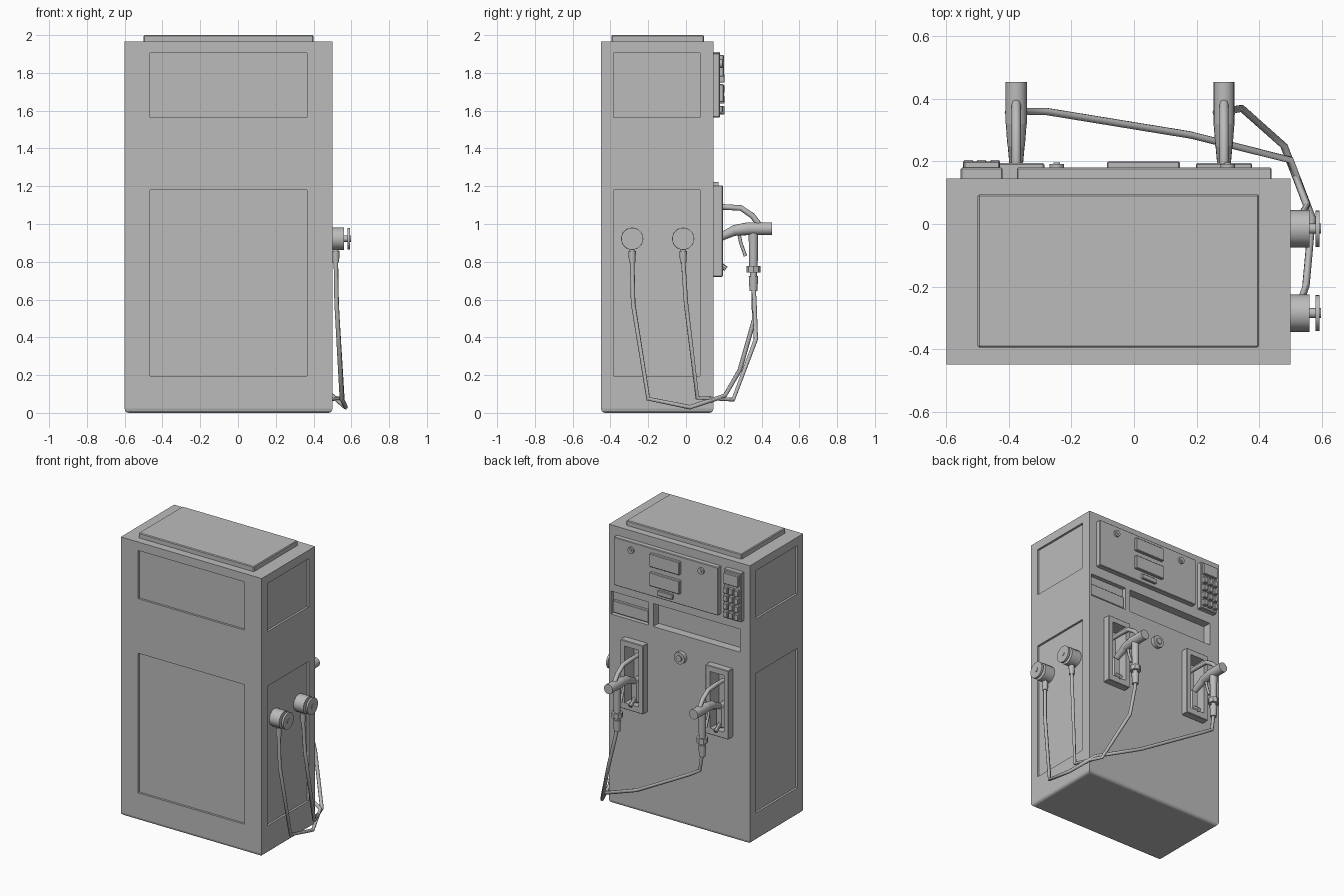
import bpy, bmesh, math
from mathutils import Vector, Matrix

if "Cube" in bpy.data.objects:
    bpy.data.objects.remove(bpy.data.objects["Cube"], do_unlink=True)

grey = bpy.data.materials.new("plain_grey")
grey.use_nodes = True
GREY = (0.5, 0.5, 0.5, 1)
grey.diffuse_color = GREY
grey.node_tree.nodes["Principled BSDF"].inputs["Base Color"].default_value = GREY


def finish(name, bm, smooth=False):
    me = bpy.data.meshes.new(name)
    bmesh.ops.recalc_face_normals(bm, faces=bm.faces)
    bm.to_mesh(me)
    bm.free()
    me.materials.append(grey)
    ob = bpy.data.objects.new(name, me)
    bpy.context.collection.objects.link(ob)
    if smooth:
        bpy.ops.object.select_all(action='DESELECT')
        ob.select_set(True)
        bpy.context.view_layer.objects.active = ob
        bpy.ops.object.shade_smooth_by_angle(angle=math.radians(40))
    return ob


def add_box(bm, x, y, z):
    size = Matrix.Diagonal((x[1] - x[0], y[1] - y[0], z[1] - z[0], 1))
    mid = Vector((sum(x) / 2, sum(y) / 2, sum(z) / 2))
    return bmesh.ops.create_cube(bm, size=1, matrix=Matrix.Translation(mid) @ size)


def box(name, x, y, z, bevel=0.0):
    bm = bmesh.new()
    add_box(bm, x, y, z)
    if bevel:
        bmesh.ops.bevel(bm, geom=bm.edges[:], offset=bevel, segments=1, affect='EDGES')
    return finish(name, bm)


def rod(name, a, b, r1, r2=None, sides=16):
    a, b = Vector(a), Vector(b)
    d = b - a
    m = Matrix.Translation((a + b) / 2) @ d.to_track_quat('Z', 'Y').to_matrix().to_4x4()
    bm = bmesh.new()
    bmesh.ops.create_cone(bm, cap_ends=True, segments=sides, radius1=r1,
                          radius2=r1 if r2 is None else r2, depth=d.length, matrix=m)
    return finish(name, bm, True)


def tube(name, points, radius):
    cu = bpy.data.curves.new(name, 'CURVE')
    cu.dimensions = '3D'
    cu.bevel_depth = radius
    cu.bevel_resolution = 2
    cu.use_fill_caps = True
    sp = cu.splines.new('POLY')
    sp.points.add(len(points) - 1)
    for p, co in zip(sp.points, points):
        p.co = (*co, 1)
    cu.materials.append(grey)
    ob = bpy.data.objects.new(name, cu)
    bpy.context.collection.objects.link(ob)
    return ob


def cut(ob, boxes):
    bm = bmesh.new()
    for b in boxes:
        add_box(bm, *b)
    cutter = finish("cutter", bm)
    cutter.hide_render = True
    mod = ob.modifiers.new("recesses", 'BOOLEAN')
    mod.operation = 'DIFFERENCE'
    mod.solver = 'EXACT'
    mod.object = cutter
    bpy.ops.object.select_all(action='DESELECT')
    ob.select_set(True)
    bpy.context.view_layer.objects.active = ob
    bpy.ops.object.modifier_apply(modifier=mod.name)
    bpy.data.objects.remove(cutter, do_unlink=True)


# Cabinet with rounded foot
BACK = 0.145
bm = bmesh.new()
add_box(bm, (-0.6, 0.5), (-0.45, BACK), (0, 1.965))
foot = [e for e in bm.edges if all(v.co.z < 0.01 for v in e.verts)]
bmesh.ops.bevel(bm, geom=foot, offset=0.022, segments=3, profile=0.5, affect='EDGES')
cabinet = finish("cabinet", bm)

# Recessed panels on three sides, tray slots and nozzle pockets on the back
holsters = (0.288, -0.377)
recesses = []
for z in ((1.565, 1.905), (0.195, 1.18)):
    recesses.append(((-0.465, 0.365), (-0.5, -0.435), z))
    recesses.append(((0.485, 0.6), (-0.385, 0.075), z))
    recesses.append(((-0.7, -0.585), (-0.385, 0.075), z))
recesses.append(((-0.524, 0.154), (0.085, 0.3), (1.335, 1.497)))
recesses.append(((0.193, 0.485), (0.115, 0.3), (1.335, 1.497)))
for hx in holsters:
    recesses.append(((hx - 0.055, hx + 0.055), (0.09, 0.3), (0.765, 1.165)))
cut(cabinet, recesses)

box("roof_plate", (-0.5, 0.4), (-0.395, 0.095), (1.96, 2.0), 0.005)
box("tray_flap", (0.2, 0.478), (0.11, 0.135), (1.345, 1.43), 0.004)

# Display panel on the back
box("display_panel", (-0.375, 0.44), (BACK - 0.01, 0.18), (1.565, 1.905), 0.004)
for name, z in (("upper_display", (1.78, 1.873)), ("lower_display", (1.645, 1.74))):
    box(name, (-0.087, 0.147), (0.175, 0.2), z, 0.004)
box("card_slot", (-0.03, 0.09), (0.175, 0.195), (1.59, 1.625), 0.004)
for x in (0.3, -0.247):
    rod("panel_lock", (x, 0.175, 1.85), (x, 0.192, 1.85), 0.023)
    rod("panel_lock_core", (x, 0.19, 1.85), (x, 0.197, 1.85), 0.011)
rod("round_button", (-0.067, 0.14, 1.18), (-0.067, 0.172, 1.18), 0.042)
rod("round_button_core", (-0.067, 0.17, 1.18), (-0.067, 0.18, 1.18), 0.022)

# Keypad
box("keypad_base", (-0.555, -0.42), (BACK - 0.01, 0.18), (1.565, 1.91), 0.004)
box("keypad_display", (-0.545, -0.43), (0.175, 0.2), (1.815, 1.895), 0.004)
for row in range(4):
    for col in range(3):
        x, z = -0.53 + col * 0.0425, 1.603 + row * 0.056
        box("key", (x - 0.017, x + 0.017), (0.175, 0.204), (z - 0.022, z + 0.022), 0.004)

# Nozzles in their holsters
for hx in holsters:
    frame = box("holster_frame", (hx - 0.09, hx + 0.09), (BACK - 0.01, 0.195), (0.72, 1.205), 0.004)
    cut(frame, [((hx - 0.055, hx + 0.055), (0, 0.3), (0.765, 1.165))])
    box("holster_cradle", (hx - 0.03, hx + 0.03), (0.085, 0.17), (0.77, 0.93), 0.01)
    rod("holster_hook", (hx, 0.16, 0.8), (hx, 0.212, 0.762), 0.014, sides=8)
    rod("nozzle_body", (hx, 0.32, 0.975), (hx, 0.455, 0.975), 0.034)
    rod("nozzle_neck", (hx, 0.33, 0.975), (hx, 0.25, 0.965), 0.034, 0.028)
    rod("nozzle_nose", (hx, 0.26, 0.967), (hx, 0.17, 0.925), 0.028, 0.02)
    tube("nozzle_spout", [(hx, 0.385, 1.0), (hx, 0.35, 1.045), (hx, 0.29, 1.085),
                          (hx, 0.2, 1.09), (hx, 0.12, 1.09)], 0.015)
    tube("nozzle_trigger", [(hx, 0.28, 0.95), (hx, 0.29, 0.9), (hx, 0.315, 0.83)], 0.009)
    rod("nozzle_grip", (hx, 0.357, 0.76), (hx, 0.357, 0.97), 0.022, 0.026)
    rod("nozzle_collar", (hx, 0.357, 0.742), (hx, 0.357, 0.778), 0.037, sides=8)
    rod("nozzle_swivel", (hx, 0.357, 0.72), (hx, 0.357, 0.75), 0.018)
    rod("hose_socket", (hx, 0.357, 0.645), (hx, 0.357, 0.725), 0.021, 0.025)

# Hose reels on the side
for y in (-0.285, -0.015):
    z = 0.922
    rod("reel_drum", (0.48, y, z), (0.562, y, z), 0.06, sides=12)
    rod("reel_axle", (0.56, y, z), (0.585, y, z), 0.016)
    rod("reel_disc", (0.58, y, z), (0.594, y, z), 0.058, sides=24)
    rod("reel_hub", (0.59, y, z), (0.598, y, z), 0.016)
    rod("reel_outlet", (0.518, y, 0.85), (0.518, y, 0.88), 0.013)
    rod("reel_socket", (0.518, y, 0.795), (0.518, y, 0.858), 0.017, 0.02)

# Hoses
tube("near_hose", [(0.288, 0.357, 0.66), (0.298, 0.362, 0.6), (0.345, 0.37, 0.39),
                   (0.48, 0.25, 0.07), (0.553, 0.06, 0.08), (0.522, 0, 0.58),
                   (0.518, -0.015, 0.81)], 0.012)
tube("far_hose", [(-0.377, 0.357, 0.66), (-0.36, 0.36, 0.54), (-0.28, 0.36, 0.49),
                  (0.18, 0.285, 0.227), (0.5, 0.205, 0.09), (0.57, 0.02, 0.03),
                  (0.55, -0.2, 0.075), (0.522, -0.28, 0.58), (0.518, -0.285, 0.81)], 0.012)
